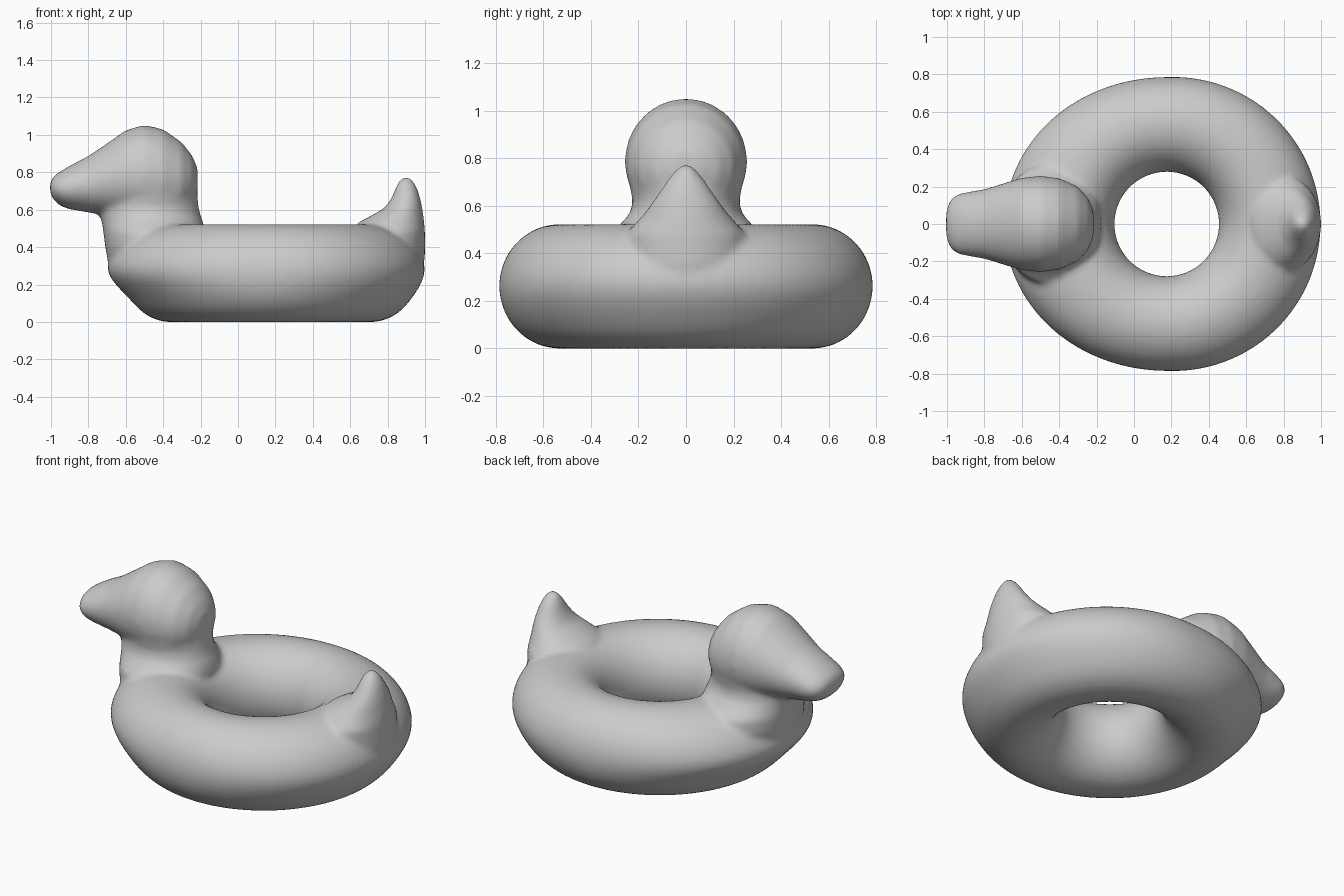
import bpy
import bmesh
from math import sin, cos, tau

if "Cube" in bpy.data.objects:
    bpy.data.objects.remove(bpy.data.objects["Cube"], do_unlink=True)

bm = bmesh.new()


def skin(rings, closed=False):
    """Join rings of points into a tube; open tubes get end caps."""
    loops = [[bm.verts.new(p) for p in ring] for ring in rings]
    n = len(loops[0])
    pairs = list(zip(loops, loops[1:]))
    if closed:
        pairs.append((loops[-1], loops[0]))
    else:
        bm.faces.new(loops[0])
        bm.faces.new(loops[-1])
    for a, b in pairs:
        for i in range(n):
            j = (i + 1) % n
            bm.faces.new((a[i], a[j], b[j], b[i]))


def loft(sections, along_x=False, n=40):
    """Elliptical sections: position, low edge, high edge, half width in y."""
    rings = []
    for pos, low, high, width in sections:
        ring = []
        for i in range(n):
            a = tau * i / n
            u = (low + high) / 2 + (high - low) / 2 * cos(a)
            y = width * sin(a)
            ring.append((pos, y, u) if along_x else (u, y, pos))
        rings.append(ring)
    skin(rings)


def tube_ring(theta, n=40):
    """Cross-section of the swim ring, fuller at the chest and at the tail."""
    c = cos(theta)
    bulge = 0.09 * c * c if c < 0 else 0.04 * c
    ring = []
    for i in range(n):
        phi = tau * i / n
        z = 0.261 + 0.262 * sin(phi)
        t = min(max((z - 0.08) / 0.22, 0), 1)
        r = 0.5325 + 0.2535 * cos(phi)
        r += bulge * max(cos(phi), 0) * t * t * (3 - 2 * t)
        ring.append((0.175 + r * c, r * sin(theta), z))
    return ring


# Inflated ring
skin([tube_ring(tau * i / 96) for i in range(96)], closed=True)

# Head and bill
loft([(-1.005, 0.69, 0.75, 0.07), (-0.985, 0.65, 0.78, 0.125),
      (-0.95, 0.62, 0.805, 0.158), (-0.9, 0.602, 0.835, 0.17),
      (-0.8, 0.585, 0.887, 0.186), (-0.7, 0.57, 0.955, 0.217),
      (-0.6, 0.54, 1.025, 0.247), (-0.5, 0.52, 1.054, 0.258),
      (-0.4, 0.52, 1.03, 0.245), (-0.3, 0.56, 0.96, 0.2),
      (-0.245, 0.63, 0.89, 0.14), (-0.215, 0.71, 0.82, 0.06)], along_x=True)

# Neck
loft([(0.2, -0.62, -0.3, 0.2), (0.3, -0.692, -0.22, 0.28),
      (0.4, -0.71, -0.19, 0.33), (0.48, -0.72, -0.175, 0.32),
      (0.53, -0.727, -0.185, 0.27), (0.57, -0.74, -0.2, 0.235),
      (0.62, -0.74, -0.212, 0.225), (0.7, -0.72, -0.217, 0.24),
      (0.8, -0.7, -0.217, 0.24), (0.88, -0.66, -0.245, 0.2)])

# Upturned tail
loft([(0.2, 0.65, 0.97, 0.2), (0.35, 0.62, 1.0, 0.25),
      (0.48, 0.62, 1.0, 0.25), (0.53, 0.64, 0.996, 0.21),
      (0.57, 0.715, 0.991, 0.175), (0.61, 0.785, 0.985, 0.145),
      (0.66, 0.82, 0.975, 0.11), (0.71, 0.84, 0.96, 0.077),
      (0.75, 0.857, 0.94, 0.045), (0.772, 0.88, 0.92, 0.02)])

bmesh.ops.recalc_face_normals(bm, faces=bm.faces)
mesh = bpy.data.meshes.new("swim_ring")
bm.to_mesh(mesh)
bm.free()
obj = bpy.data.objects.new("swim_ring", mesh)
bpy.context.collection.objects.link(obj)

# Fuse the parts into one soft skin
fuse = obj.modifiers.new("fuse", "REMESH")
fuse.mode = "VOXEL"
fuse.voxel_size = 0.016
fuse.use_smooth_shade = True
soften = obj.modifiers.new("soften", "SMOOTH")
soften.factor = 0.5
soften.iterations = 8

# Plain grey vinyl
grey = bpy.data.materials.new("grey_vinyl")
grey.use_nodes = True
colour = (0.6, 0.6, 0.6, 1)
grey.diffuse_color = colour
grey.node_tree.nodes["Principled BSDF"].inputs["Base Color"].default_value = colour
mesh.materials.append(grey)
for face in mesh.polygons:
    face.use_smooth = True
